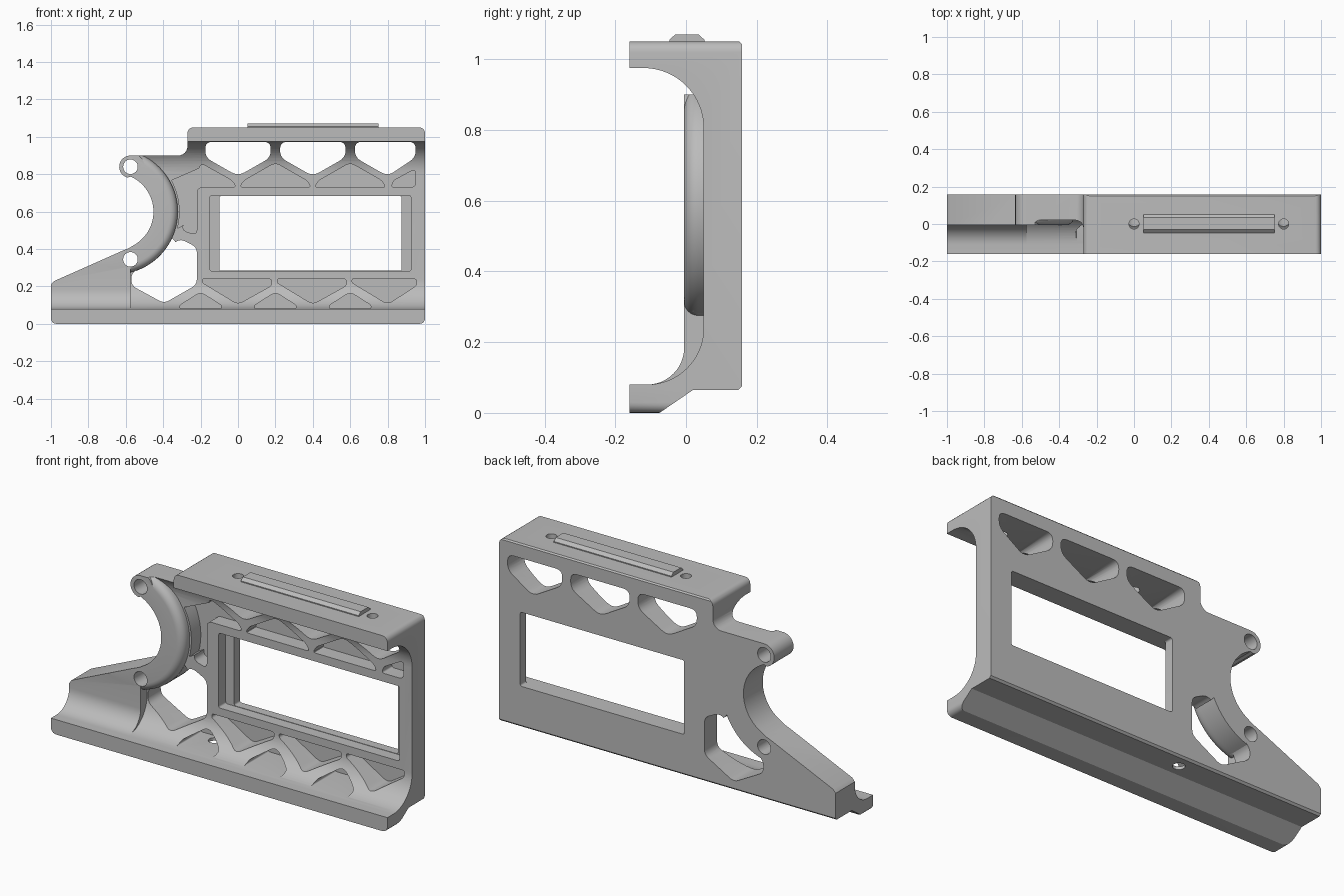
import bpy, bmesh
from math import sin, cos, radians, pi
from mathutils import Vector, Matrix

if "Cube" in bpy.data.objects:
    bpy.data.objects.remove(bpy.data.objects["Cube"])

grey = bpy.data.materials.new("matte_grey")
grey.use_nodes = True
grey.diffuse_color = (0.5, 0.5, 0.5, 1)
grey.node_tree.nodes["Principled BSDF"].inputs["Base Color"].default_value = (0.5, 0.5, 0.5, 1)

HUB = (-0.657, 0.60)       # centre of the curved grip
BOSS = (-0.575, 0.84)      # upper pivot boss
BACK = 0.158


def arc(c, r, a0, a1, n=12):
    angles = [radians(a0 + (a1 - a0) * i / n) for i in range(n + 1)]
    return [(c[0] + r * cos(a), c[1] + r * sin(a)) for a in angles]


def rounded(points, r, n=5):
    """Polygon with every corner replaced by a smooth blend."""
    out = []
    for i, p in enumerate(points):
        p = Vector(p)
        a, b = Vector(points[i - 1]) - p, Vector(points[(i + 1) % len(points)]) - p
        d = min(r, a.length * 0.45, b.length * 0.45)
        s, e = p + a.normalized() * d, p + b.normalized() * d
        for k in range(n + 1):
            t = k / n
            out.append(tuple(s * (1 - t) ** 2 + p * 2 * t * (1 - t) + e * t * t))
    return out


def make(name, bm):
    bmesh.ops.recalc_face_normals(bm, faces=bm.faces)
    mesh = bpy.data.meshes.new(name)
    bm.to_mesh(mesh)
    bm.free()
    mesh.materials.append(grey)
    ob = bpy.data.objects.new(name, mesh)
    bpy.context.collection.objects.link(ob)
    return ob


def prism(name, points, lo, hi, axis="y"):
    """Extrude a 2D outline along x, y or z."""
    place = {"x": lambda u, v: (lo, u, v), "y": lambda u, v: (u, lo, v),
             "z": lambda u, v: (u, v, lo)}[axis]
    step = Vector([hi - lo if axis == k else 0 for k in "xyz"])
    bm = bmesh.new()
    face = bm.faces.new([bm.verts.new(place(*p)) for p in points])
    ext = bmesh.ops.extrude_face_region(bm, geom=[face])["geom"]
    bmesh.ops.translate(bm, vec=step, verts=[v for v in ext if isinstance(v, bmesh.types.BMVert)])
    return make(name, bm)


def ring(name, points):
    """Turn a (radius, y) outline about the grip centre."""
    bm = bmesh.new()
    n = 96
    loops = [[bm.verts.new((HUB[0] + r * cos(a), y, HUB[1] + r * sin(a))) for r, y in points]
             for a in (2 * pi * i / n for i in range(n))]
    m = len(points)
    for i in range(n):
        p, q = loops[i], loops[(i + 1) % n]
        for j in range(m):
            bm.faces.new((p[j], p[(j + 1) % m], q[(j + 1) % m], q[j]))
    return make(name, bm)


def boolean(target, other, op):
    mod = target.modifiers.new("bool", "BOOLEAN")
    mod.operation, mod.solver, mod.object = op, "EXACT", other
    bpy.context.view_layer.objects.active = target
    bpy.ops.object.modifier_apply(modifier=mod.name)
    bpy.data.objects.remove(other)


# Main C-shaped section with coved rails
section = ([(-0.16, 0), (-0.075, 0), (0.02, 0.065), (BACK - 0.01, 0.065), (BACK, 0.075),
            (BACK, 1.043), (BACK - 0.007, 1.05), (-0.16, 1.05), (-0.16, 0.975)]
           + arc((-0.12, 0.805), 0.17, 90, 0, 16)
           + arc((-0.11, 0.24), 0.16, 0, -90, 16) + [(-0.16, 0.08)])
frame = prism("frame", section, -1.1, 1.1, "x")

# Thicker rear wedge with its own cove
wedge = arc((-0.11, 0.185), 0.105, -90, 0) + [(-0.005, 0.45), (0.1, 0.45), (0.1, 0.1), (-0.11, 0.05)]
boolean(frame, prism("wedge", wedge, -1.1, -0.575, "x"), "UNION")

# Curved grip rim with a rounded outer edge, and the pivot boss
rim = [(0.1, -0.006)] + arc((0.295, 0.034), 0.04, -90, 0, 6) + [(0.335, 0.1), (0.1, 0.1)]
boolean(frame, ring("rim", rim), "UNION")
boolean(frame, prism("boss", arc(BOSS, 0.075, 0, 345, 47), -0.0055, 0.11), "UNION")

# Overall side outline
outline = (arc((-0.97, 0.03), 0.03, 180, 270, 5) + arc((0.97, 0.03), 0.03, 270, 360, 5)
           + arc((0.97, 1.02), 0.03, 0, 90, 5) + arc((-0.24, 1.02), 0.03, 90, 180, 5)
           + arc((-0.32, 0.95), 0.05, 0, -90, 6)
           + arc(BOSS, 0.06, 90, 255, 16) + arc(HUB, 0.205, 66, -58, 32)
           + [(-0.585, 0.404), (-0.62, 0.39), (-0.985, 0.228), (-1, 0.21)])
boolean(frame, prism("outline", outline, -0.3, 0.3), "INTERSECT")


def cut(points, lo=-0.3, hi=0.3, axis="y"):
    boolean(frame, prism("cutter", points, lo, hi, axis), "DIFFERENCE")


def drill(c, r, lo, hi, axis):
    cut(arc(c, r, 0, 348.75, 31), lo, hi, axis)


POCKET = 0.13   # depth of blind pockets
for i in range(3):
    x = 0.4 * i
    right = x + (0.15 if i == 2 else 0.175)
    # through openings under the top rail
    cut(rounded([(x - 0.175, 0.973), (right, 0.973), (right, 0.89), (x, 0.79), (x - 0.175, 0.89)], 0.04))
    # blind pockets below the window
    cut(rounded([(x - 0.19, 0.24), (right + 0.005, 0.24), (right + 0.005, 0.205),
                 (x, 0.105), (x - 0.19, 0.22)], 0.03), hi=POCKET)
    # small pockets in the lower cove
    cut(rounded([(x - 0.31, 0.081), (x - 0.31, 0.1), (x - 0.2, 0.17),
                 (x - 0.09, 0.1), (x - 0.09, 0.081)], 0.03), hi=POCKET)

# Blind pockets above the window
for x in (0.2, 0.6):
    cut(rounded([(x - 0.19, 0.73), (x + 0.19, 0.73), (x + 0.17, 0.765),
                 (x, 0.862), (x - 0.17, 0.765)], 0.03), hi=POCKET)
cut(rounded([(0.82, 0.73), (0.95, 0.73), (0.95, 0.83), (0.83, 0.765)], 0.03), hi=POCKET)
cut(arc(HUB, 0.345, -15, 29, 10)
    + rounded([(-0.2, 0.86), (-0.03, 0.765), (-0.01, 0.73), (-0.22, 0.73),
               (-0.22, 0.475), (-0.3, 0.50)], 0.03), hi=POCKET)

# Opening behind the grip
cut(arc(HUB, 0.336, -72, -25, 12)
    + rounded([(-0.31, 0.455), (-0.22, 0.41), (-0.22, 0.21), (-0.395, 0.11),
               (-0.57, 0.205), (-0.57, 0.27)], 0.03))

# Stepped window
cut(rounded([(-0.1, 0.285), (0.875, 0.285), (0.875, 0.683), (-0.1, 0.683)], 0.012))
cut(rounded([(-0.15, 0.283), (0.925, 0.283), (0.925, 0.685), (-0.15, 0.685)], 0.012), hi=0.11)

# Screw and pivot holes
drill(BOSS, 0.039, -0.3, 0.3, "y")
drill((-0.575, 0.345), 0.039, -0.3, 0.3, "y")
drill((0, 0), 0.027, 0.9, 1.2, "z")
drill((0.8, 0), 0.027, 0.9, 1.2, "z")
drill((-0.2, 0.085), 0.03, -0.1, 0.12, "z")

# Raised key on the top rail
key = prism("top_key", [(-0.047, 1.045), (0.052, 1.045), (0.052, 1.055), (0.035, 1.07),
                        (-0.03, 1.07), (-0.047, 1.055)], 0.05, 0.75, "x")

for ob in (frame, key):
    bpy.ops.object.select_all(action="DESELECT")
    ob.select_set(True)
    bpy.context.view_layer.objects.active = ob
    bpy.ops.object.shade_smooth_by_angle(angle=radians(30))
